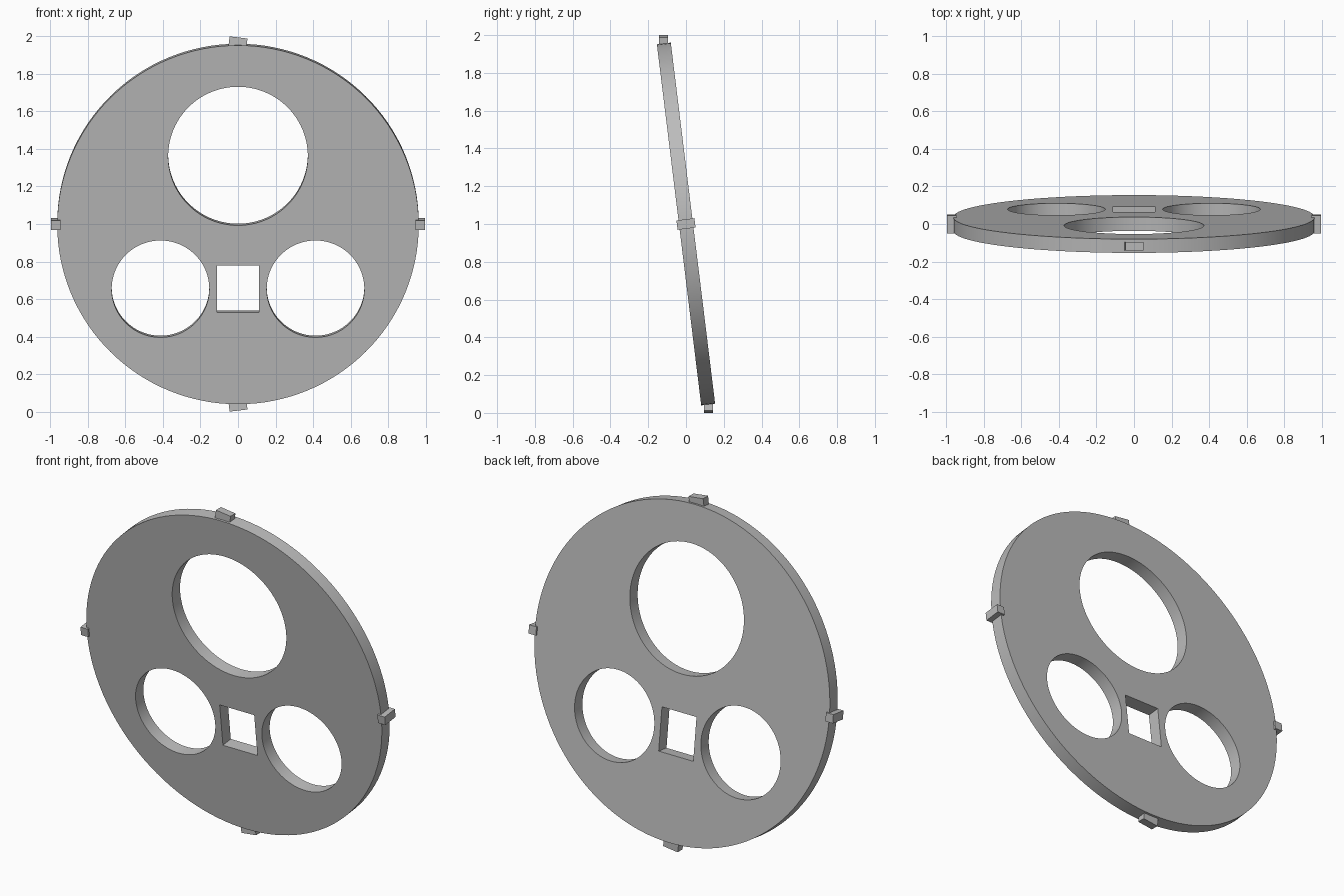
import bpy
from math import radians

if "Cube" in bpy.data.objects:
    bpy.data.objects.remove(bpy.data.objects["Cube"], do_unlink=True)

TILT = radians(7)
THICKNESS = 0.074
RADIUS = 0.963

grey = bpy.data.materials.new("plain grey")
grey.use_nodes = True
grey.diffuse_color = (0.5, 0.5, 0.5, 1)
grey.node_tree.nodes["Principled BSDF"].inputs["Base Color"].default_value = (0.5, 0.5, 0.5, 1)


def cylinder(name, radius, depth, x=0, z=0):
    """Upright round slab whose axis runs front to back."""
    bpy.ops.mesh.primitive_cylinder_add(vertices=128, radius=radius, depth=depth,
                                        location=(x, 0, z), rotation=(radians(90), 0, 0))
    obj = bpy.context.object
    obj.name = name
    bpy.ops.object.transform_apply(location=False, rotation=True, scale=False)
    return obj


def box(name, size, location, rotation=(0, 0, 0)):
    bpy.ops.mesh.primitive_cube_add(size=1, location=location, rotation=rotation)
    obj = bpy.context.object
    obj.name = name
    obj.scale = size
    bpy.ops.object.transform_apply(location=False, rotation=False, scale=True)
    obj.data.materials.append(grey)
    return obj


# Disc
disc = cylinder("disc", RADIUS, THICKNESS)
disc.data.materials.append(grey)

# Three round openings and a square one
cutters = [
    cylinder("large_hole", 0.372, 0.4, 0, 0.369),
    cylinder("left_hole", 0.26, 0.4, 0.413, -0.344),
    cylinder("right_hole", 0.26, 0.4, -0.413, -0.344),
    box("square_hole", (0.226, 0.4, 0.252), (0, 0, -0.344)),
]
bpy.context.view_layer.objects.active = disc
for cutter in cutters:
    cut = disc.modifiers.new(cutter.name, 'BOOLEAN')
    cut.operation = 'DIFFERENCE'
    cut.solver = 'EXACT'
    cut.object = cutter
    bpy.ops.object.modifier_apply(modifier=cut.name)
    bpy.data.objects.remove(cutter, do_unlink=True)

bpy.ops.object.select_all(action='DESELECT')
disc.select_set(True)
bpy.ops.object.shade_smooth_by_angle(angle=radians(30))

# Lean the disc forward
disc.rotation_euler.x = TILT
disc.location.z = 1

# Rim tabs: one on each side, one at the top, one at the bottom
for side, name in ((1, "left_tab"), (-1, "right_tab")):
    box(name, (0.048, 0.096, 0.05), (side * 0.971, 0, 1), (TILT, 0, 0))
for end, name in ((1, "top_tab"), (-1, "bottom_tab")):
    box(name, (0.096, 0.046, 0.048), (0, -end * 0.119, 1 + end * 0.97), (0, end * TILT, 0))
